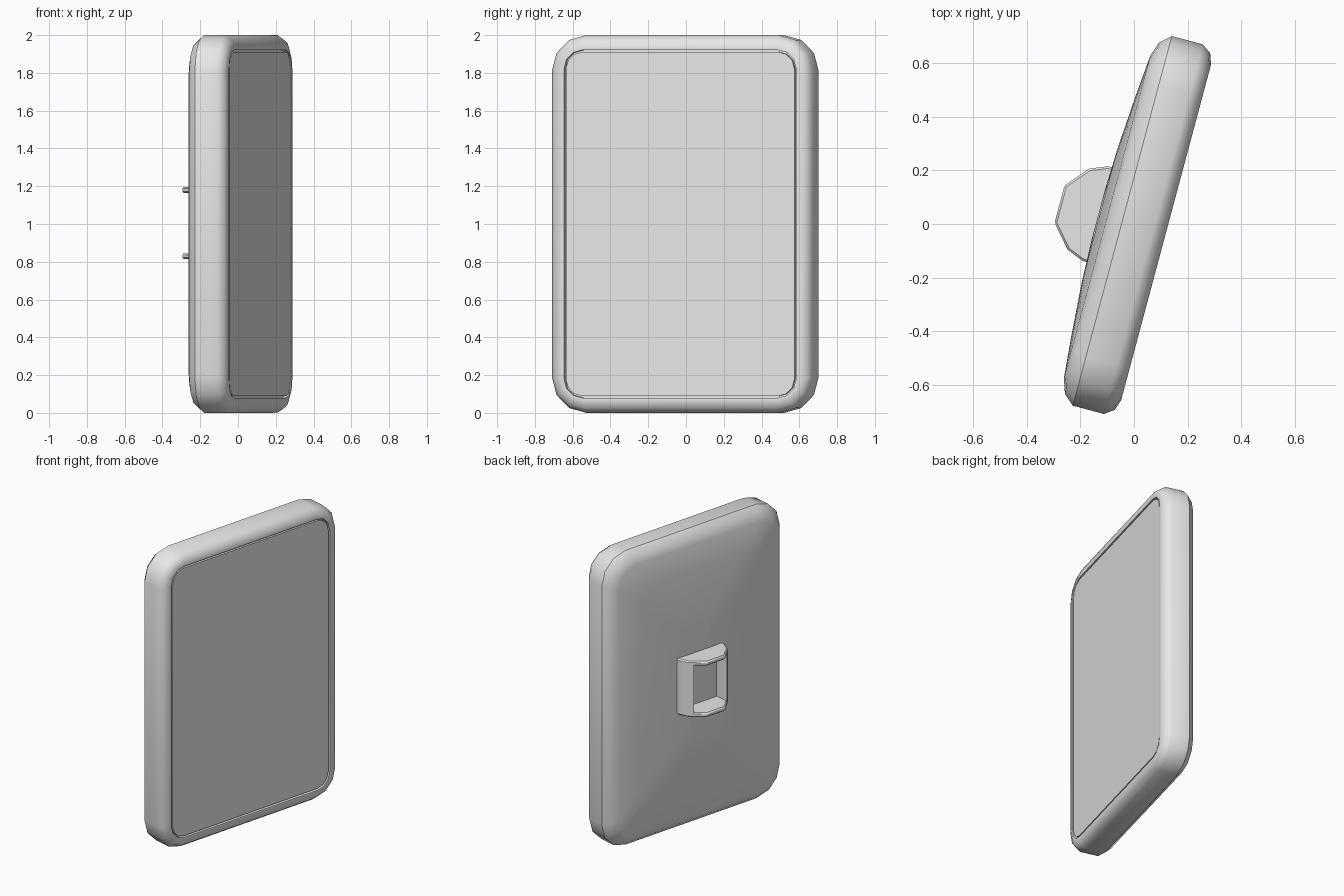
import bpy, bmesh, math
from mathutils import Matrix

if "Cube" in bpy.data.objects:
    bpy.data.objects.remove(bpy.data.objects["Cube"])

HALF_W, HALF_H, MID = 0.715, 1.0, 1.0
TURN = Matrix.Rotation(math.radians(-15), 4, 'Z')

grey = bpy.data.materials.new("light_grey")
grey.use_nodes = True
grey.diffuse_color = (0.8, 0.8, 0.8, 1)
grey.node_tree.nodes["Principled BSDF"].inputs["Base Color"].default_value = (0.8, 0.8, 0.8, 1)


def finish(bm, name, angle):
    bmesh.ops.recalc_face_normals(bm, faces=bm.faces)
    mesh = bpy.data.meshes.new(name)
    bm.to_mesh(mesh)
    bm.free()
    mesh.materials.append(grey)
    obj = bpy.data.objects.new(name, mesh)
    bpy.context.collection.objects.link(obj)
    obj.matrix_world = TURN
    bpy.ops.object.select_all(action='DESELECT')
    obj.select_set(True)
    bpy.context.view_layer.objects.active = obj
    bpy.ops.object.shade_smooth_by_angle(angle=math.radians(angle))
    return obj


def rounded_ring(bm, depth, inset, radius, steps=3):
    """Upright rounded rectangle at a given depth."""
    ring = []
    w, h = HALF_W - inset - radius, HALF_H - inset - radius
    for corner, (sy, sz) in enumerate([(1, 1), (-1, 1), (-1, -1), (1, -1)]):
        for i in range(steps + 1):
            a = math.pi / 2 * (corner + i / steps)
            ring.append(bm.verts.new((depth, sy * w + radius * math.cos(a),
                                      MID + sz * h + radius * math.sin(a))))
    return ring


def loft(name, sections):
    bm = bmesh.new()
    rings = [rounded_ring(bm, *s) for s in sections]
    for a, b in zip(rings, rings[1:]):
        for i in range(len(a)):
            j = (i + 1) % len(a)
            bm.faces.new((a[i], a[j], b[j], b[i]))
    bm.faces.new(rings[0])
    bm.faces.new(rings[-1])
    return finish(bm, name, 40)


def prism(name, profile, z0, z1, bevel=0):
    bm = bmesh.new()
    face = bm.faces.new([bm.verts.new((x, y, z0)) for x, y in profile])
    top = bmesh.ops.extrude_face_region(bm, geom=[face])
    bmesh.ops.translate(bm, vec=(0, 0, z1 - z0),
                        verts=[v for v in top["geom"] if isinstance(v, bmesh.types.BMVert)])
    obj = finish(bm, name, 30)
    if bevel:
        mod = obj.modifiers.new("soft_edges", 'BEVEL')
        mod.width, mod.segments = bevel, 1
    return obj


# Casing: rounded frame with a domed back (depth, inset, corner radius)
loft("casing", [
    (0.100, 0.092, 0.09), (0.100, 0.080, 0.10), (0.122, 0.079, 0.10),
    (0.124, 0.065, 0.12), (0.110, 0.025, 0.16), (0.075, 0.0, 0.19),
    (-0.045, 0.0, 0.19), (-0.085, 0.035, 0.16), (-0.104, 0.09, 0.13),
    (-0.118, 0.25, 0.12), (-0.132, 0.45, 0.10), (-0.138, 0.62, 0.06)])

# Front panel, set in the frame behind a narrow groove
loft("front_panel", [(0.095, 0.089, 0.09), (0.120, 0.089, 0.09)])

# Mounting socket: two shaped plates joined by side walls, open to the back
half = [(-0.10, 0.185), (-0.15, 0.183), (-0.215, 0.157), (-0.288, 0.072)]
outline = half + [(x, -y) for x, y in reversed(half)]
for name, z in (("socket_lower_plate", 0.815), ("socket_upper_plate", 1.165)):
    prism(name, outline, z, z + 0.03, 0.008)
wall = half[:3] + [(-0.235, 0.132), (-0.10, 0.132)]
for name, side in (("socket_back_wall", 1), ("socket_front_wall", -1)):
    prism(name, [(x, side * y) for x, y in wall], 0.825, 1.185)
